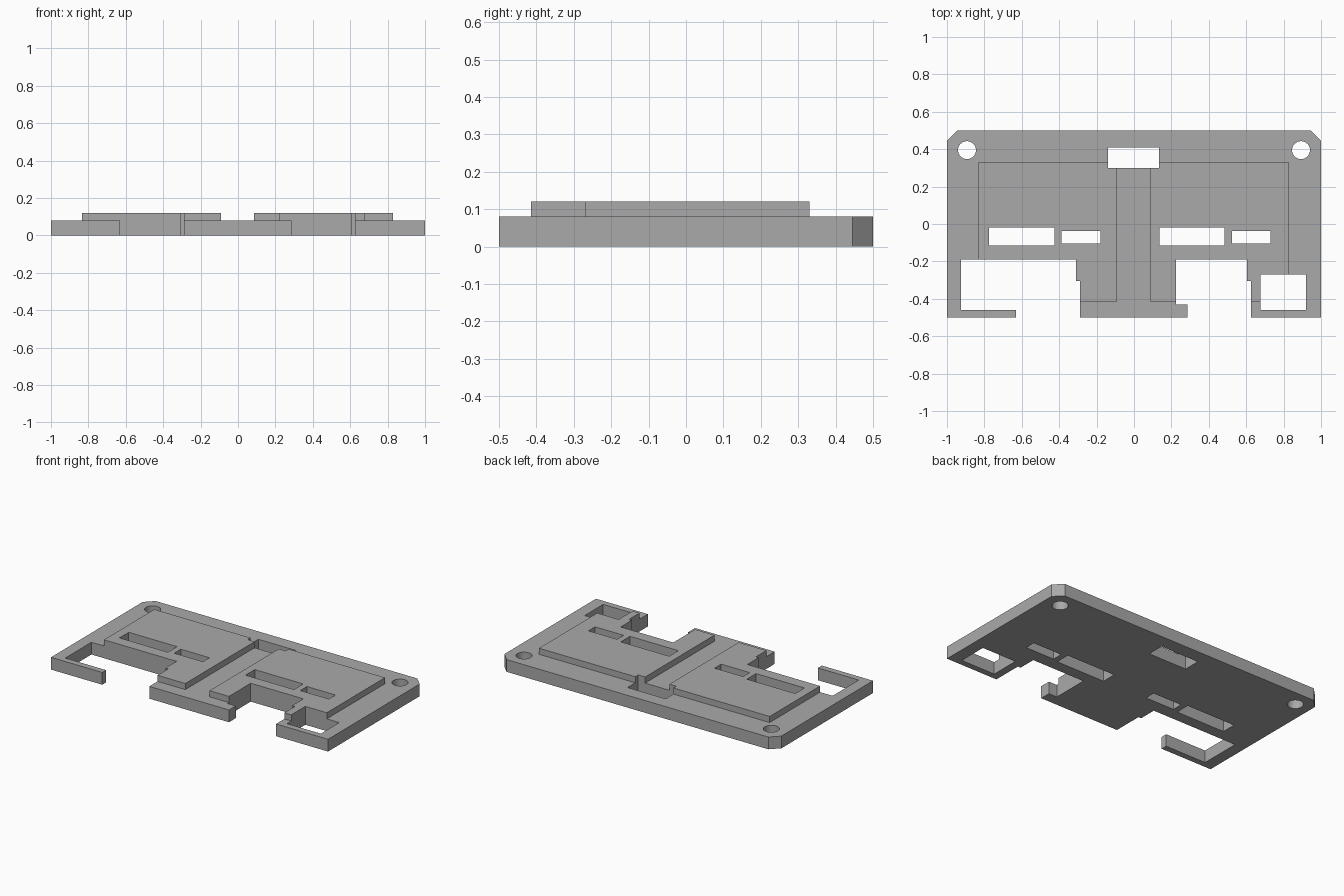
import bpy, bmesh, math

cube = bpy.data.objects.get("Cube")
if cube:
    bpy.data.objects.remove(cube, do_unlink=True)

BASE_TOP, PAD_TOP = 0.08, 0.12

grey = bpy.data.materials.new("plain grey")
grey.use_nodes = True
grey.diffuse_color = (0.4, 0.4, 0.4, 1)
grey.node_tree.nodes["Principled BSDF"].inputs["Base Color"].default_value = grey.diffuse_color


def rect(x0, x1, y0, y1):
    return [(x0, y0), (x1, y0), (x1, y1), (x0, y1)]


def circle(cx, cy, r, n=32):
    return [(cx + r * math.cos(math.tau * i / n), cy + r * math.sin(math.tau * i / n))
            for i in range(n)]


def prisms(name, outlines, z0, z1):
    """Extrude closed outlines from z0 to z1 as one object."""
    bm = bmesh.new()
    for pts in outlines:
        face = bm.faces.new([bm.verts.new((x, y, z0)) for x, y in pts])
        top = bmesh.ops.extrude_face_region(bm, geom=[face])["geom"]
        verts = [v for v in top if isinstance(v, bmesh.types.BMVert)]
        bmesh.ops.translate(bm, vec=(0, 0, z1 - z0), verts=verts)
    bmesh.ops.recalc_face_normals(bm, faces=bm.faces)
    mesh = bpy.data.meshes.new(name)
    bm.to_mesh(mesh)
    bm.free()
    mesh.materials.append(grey)
    obj = bpy.data.objects.new(name, mesh)
    bpy.context.collection.objects.link(obj)
    return obj


def cut(obj, outlines):
    """Cut through-openings into an object."""
    cutter = prisms("cutter", outlines, -0.1, 0.3)
    cutter.hide_render = True
    mod = obj.modifiers.new("openings", "BOOLEAN")
    mod.operation, mod.solver, mod.object = "DIFFERENCE", "EXACT", cutter
    graph = bpy.context.evaluated_depsgraph_get()
    obj.data = bpy.data.meshes.new_from_object(obj.evaluated_get(graph))
    obj.modifiers.clear()
    bpy.data.objects.remove(cutter, do_unlink=True)


# Openings shared by the base and the raised pads
slots = [rect(-0.14, 0.135, 0.30, 0.41)]
for x in (-0.775, 0.135):
    slots.append(rect(x, x + 0.35, -0.115, -0.02))
    slots.append(rect(x + 0.388, x + 0.595, -0.105, -0.037))

# Base plate with chamfered back corners and two front bays
base = prisms("base_plate", [[
    (-1, -.5), (-.63, -.5), (-.63, -.46), (-.925, -.46), (-.925, -.19),
    (-.31, -.19), (-.31, -.305), (-.29, -.305), (-.29, -.5),
    (.285, -.5), (.285, -.43), (.225, -.43), (.225, -.19),
    (.605, -.19), (.605, -.305), (.625, -.305), (.625, -.5),
    (1, -.5), (1, .445), (.945, .5), (-.945, .5), (-1, .445)]], 0, BASE_TOP)
holes = [circle(s * 0.893, 0.395, 0.048) for s in (-1, 1)]
cut(base, slots + holes + [rect(.675, .92, -.46, -.27)])

# Raised pad on the right side
right_pad = prisms("right_pad", [[
    (-.835, -.19), (-.31, -.19), (-.31, -.305), (-.29, -.305), (-.29, -.415),
    (-.09, -.415), (-.09, .33), (-.835, .33)]], BASE_TOP, PAD_TOP)
cut(right_pad, slots)

# Raised pad on the left side, wrapping the corner window
left_pad = prisms("left_pad", [[
    (.085, -.415), (.225, -.415), (.225, -.19), (.605, -.19), (.605, -.305),
    (.625, -.305), (.625, -.415), (.675, -.415), (.675, -.27), (.83, -.27),
    (.83, .33), (.085, .33)]], BASE_TOP, PAD_TOP)
cut(left_pad, slots)
